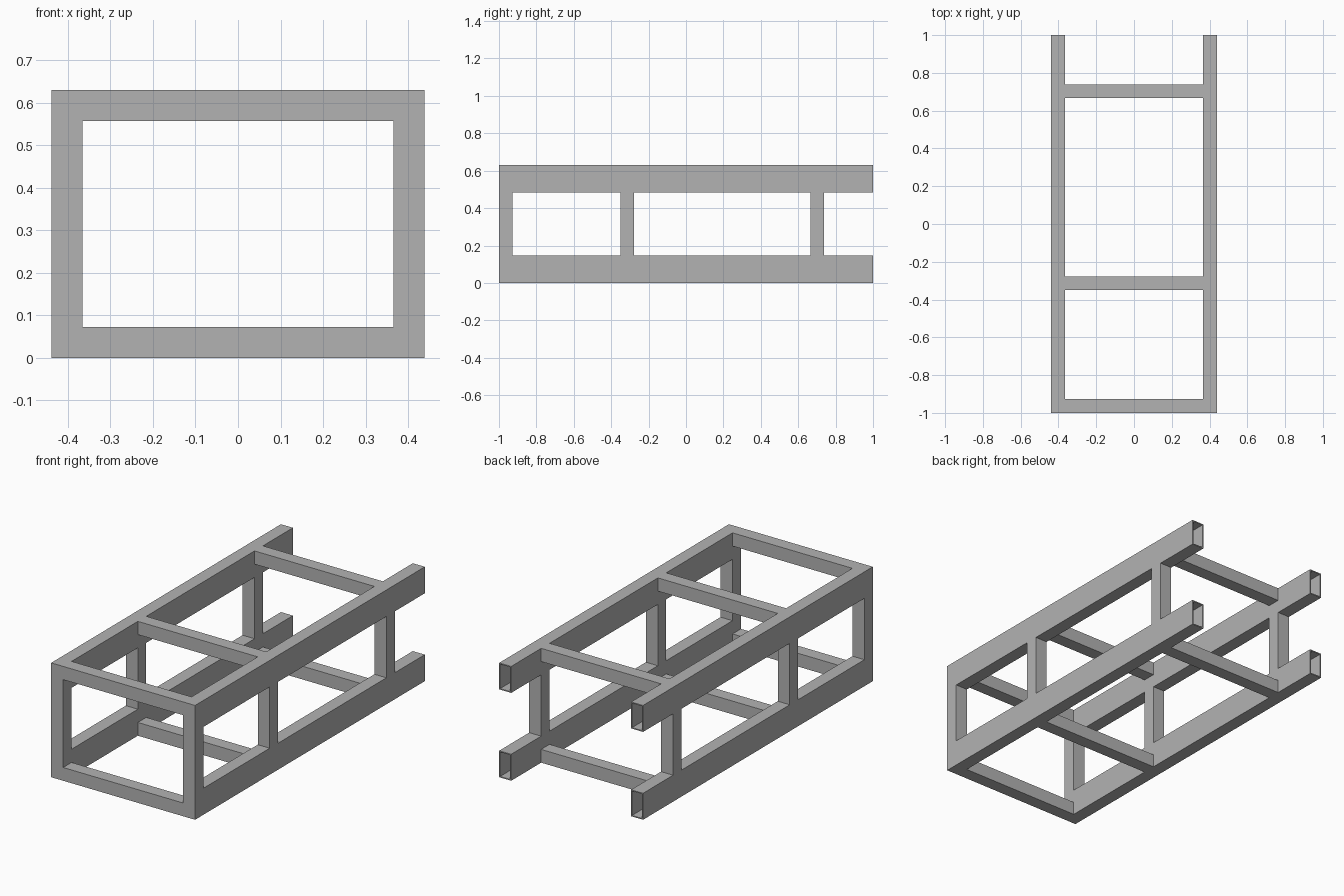
import bpy
import bmesh
from mathutils import Vector

cube = bpy.data.objects.get("Cube")
if cube:
    bpy.data.objects.remove(cube, do_unlink=True)

# Main dimensions
HALF_W, HALF_L, HEIGHT = 0.4385, 1.0, 0.63
TUBE, RAIL_H, WALL = 0.073, 0.146, 0.006
INNER = HALF_W - TUBE
STATIONS = (-HALF_L, -0.35, 0.666)      # front edge of each cross frame

# Single painted-steel colour
steel = bpy.data.materials.new("grey steel")
steel.use_nodes = True
colour = (0.45, 0.45, 0.45, 1)
steel.diffuse_color = colour
steel.node_tree.nodes["Principled BSDF"].inputs["Base Color"].default_value = colour


def box(name, low, high):
    """Box object spanning two opposite corners."""
    bm = bmesh.new()
    bmesh.ops.create_cube(bm, size=1)
    for v in bm.verts:
        v.co = Vector([h if c > 0 else l for c, l, h in zip(v.co, low, high)])
    mesh = bpy.data.meshes.new(name)
    bm.to_mesh(mesh)
    bm.free()
    mesh.materials.append(steel)
    obj = bpy.data.objects.new(name, mesh)
    bpy.context.collection.objects.link(obj)
    return obj


def combine(target, tool, operation):
    """Weld a part onto the target, or cut it away, then discard the tool."""
    mod = target.modifiers.new(operation, "BOOLEAN")
    mod.operation, mod.solver, mod.object = operation, "EXACT", tool
    graph = bpy.context.evaluated_depsgraph_get()
    mesh = bpy.data.meshes.new_from_object(target.evaluated_get(graph))
    target.modifiers.clear()
    target.data = mesh
    bpy.data.objects.remove(tool, do_unlink=True)


parts, bores = [], []
for side in (-1, 1):
    x0, x1 = sorted((side * INNER, side * HALF_W))
    # Long rails, with a bore open at the back end
    for z0, z1 in ((0, RAIL_H), (HEIGHT - RAIL_H, HEIGHT)):
        parts.append(box("rail", (x0, -HALF_L, z0), (x1, HALF_L, z1)))
        bores.append(box("bore", (x0 + WALL, WALL - HALF_L, z0 + WALL),
                         (x1 - WALL, HALF_L + TUBE, z1 - WALL)))
    # Upright posts between the rails
    for y in STATIONS:
        parts.append(box("post", (x0, y, RAIL_H), (x1, y + TUBE, HEIGHT - RAIL_H)))

# Crossbars flush with the top and bottom of the rails
for y in STATIONS:
    for z0, z1 in ((0, TUBE), (HEIGHT - TUBE, HEIGHT)):
        parts.append(box("crossbar", (-INNER, y, z0), (INNER, y + TUBE, z1)))

# Weld everything into one frame and hollow the rails
frame = parts[0]
for part in parts[1:]:
    combine(frame, part, "UNION")
for bore in bores:
    combine(frame, bore, "DIFFERENCE")
frame.name = frame.data.name = "welded_tube_frame"

# Merge coplanar faces left by the welds
bm = bmesh.new()
bm.from_mesh(frame.data)
bmesh.ops.remove_doubles(bm, verts=bm.verts, dist=0.0001)
bmesh.ops.dissolve_limit(bm, angle_limit=0.01, verts=bm.verts, edges=bm.edges)
bm.to_mesh(frame.data)
bm.free()
